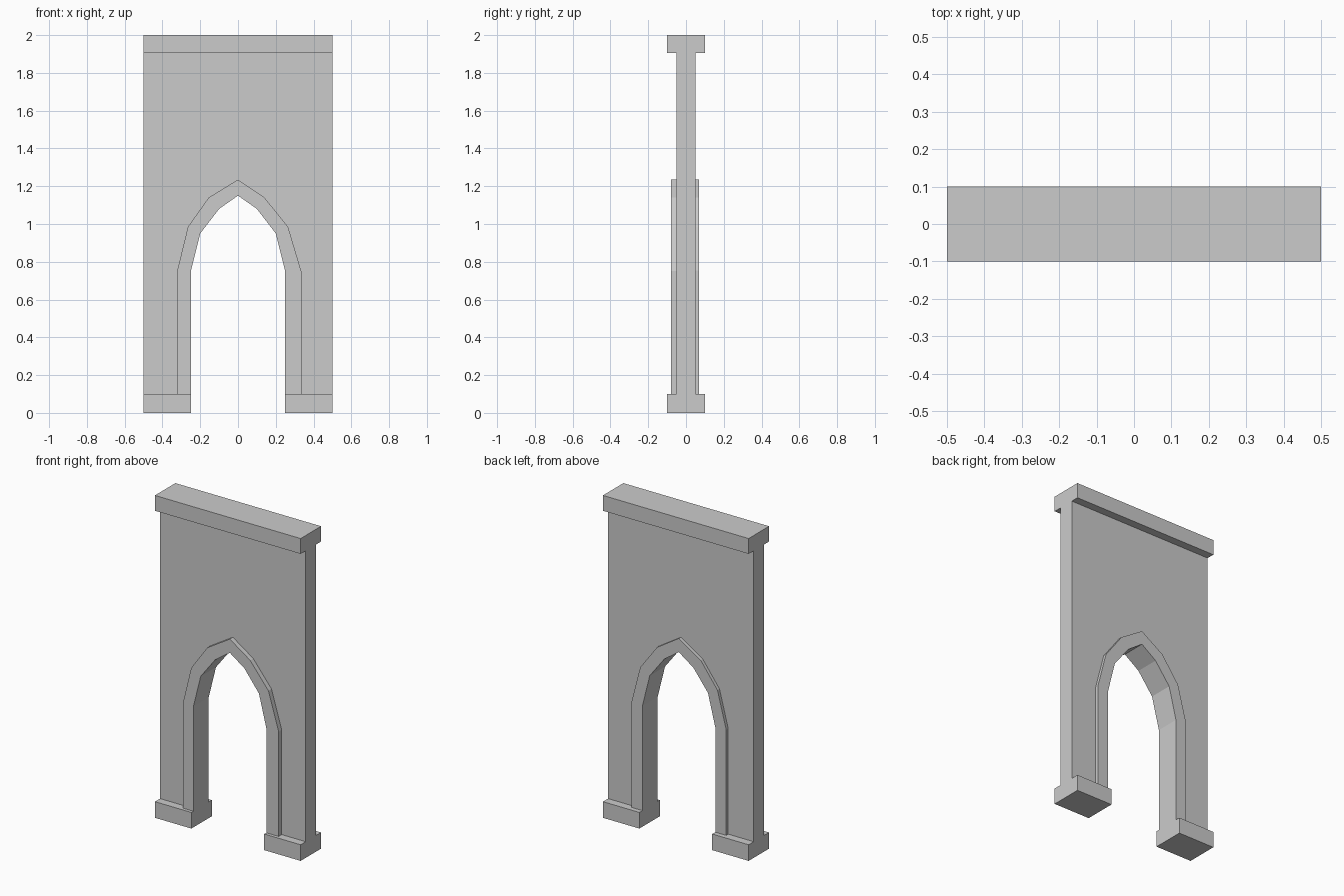
import bpy, bmesh

if "Cube" in bpy.data.objects:
    bpy.data.objects.remove(bpy.data.objects["Cube"])

def prism(name, outline, y0, y1):
    """Extrude an x-z outline between two y positions."""
    bm = bmesh.new()
    face = bm.faces.new([bm.verts.new((x, y0, z)) for x, z in outline])
    ext = bmesh.ops.extrude_face_region(bm, geom=[face])
    moved = [g for g in ext["geom"] if isinstance(g, bmesh.types.BMVert)]
    bmesh.ops.translate(bm, verts=moved, vec=(0, y1 - y0, 0))
    bmesh.ops.recalc_face_normals(bm, faces=bm.faces)
    mesh = bpy.data.meshes.new(name)
    bm.to_mesh(mesh)
    bm.free()
    obj = bpy.data.objects.new(name, mesh)
    bpy.context.collection.objects.link(obj)
    return obj

def rect(x0, x1, z0, z1):
    return [(x0, z0), (x1, z0), (x1, z1), (x0, z1)]

def mirrored(half):
    """Left half of an arch, ending at the apex, completed to the right."""
    return half + [(-x, z) for x, z in reversed(half[:-1])]

BASE, CORNICE, TOP = 0.1, 1.905, 2.0

# Pointed arch opening and trim outlines, left foot to right foot
opening = mirrored([(-0.25, BASE), (-0.25, 0.75), (-0.2, 0.95), (-0.1, 1.08), (0, 1.15)])
front_outer = [(-0.32, BASE), (-0.32, 0.76), (-0.265, 0.985), (-0.155, 1.14), (0, 1.235),
               (0.14, 1.14), (0.265, 0.985), (0.335, 0.75), (0.335, BASE)]
back_outer = mirrored([(-0.325, BASE), (-0.325, 0.755), (-0.265, 0.985), (-0.15, 1.14), (0, 1.235)])

# Wall with the arch cut into its outline
prism("wall", [(-0.5, CORNICE), (-0.5, BASE)] + opening + [(0.5, BASE), (0.5, CORNICE)], -0.05, 0.05)

# Raised arch trim on both faces
prism("front_arch_trim", front_outer + opening[::-1], -0.08, -0.05)
prism("back_arch_trim", back_outer + opening[::-1], 0.05, 0.07)

# Cornice and plinths
prism("cornice", rect(-0.5, 0.5, CORNICE, TOP), -0.1, 0.1)
prism("left_plinth", rect(-0.5, -0.25, 0, BASE), -0.1, 0.1)
prism("right_plinth", rect(0.25, 0.5, 0, BASE), -0.1, 0.1)
